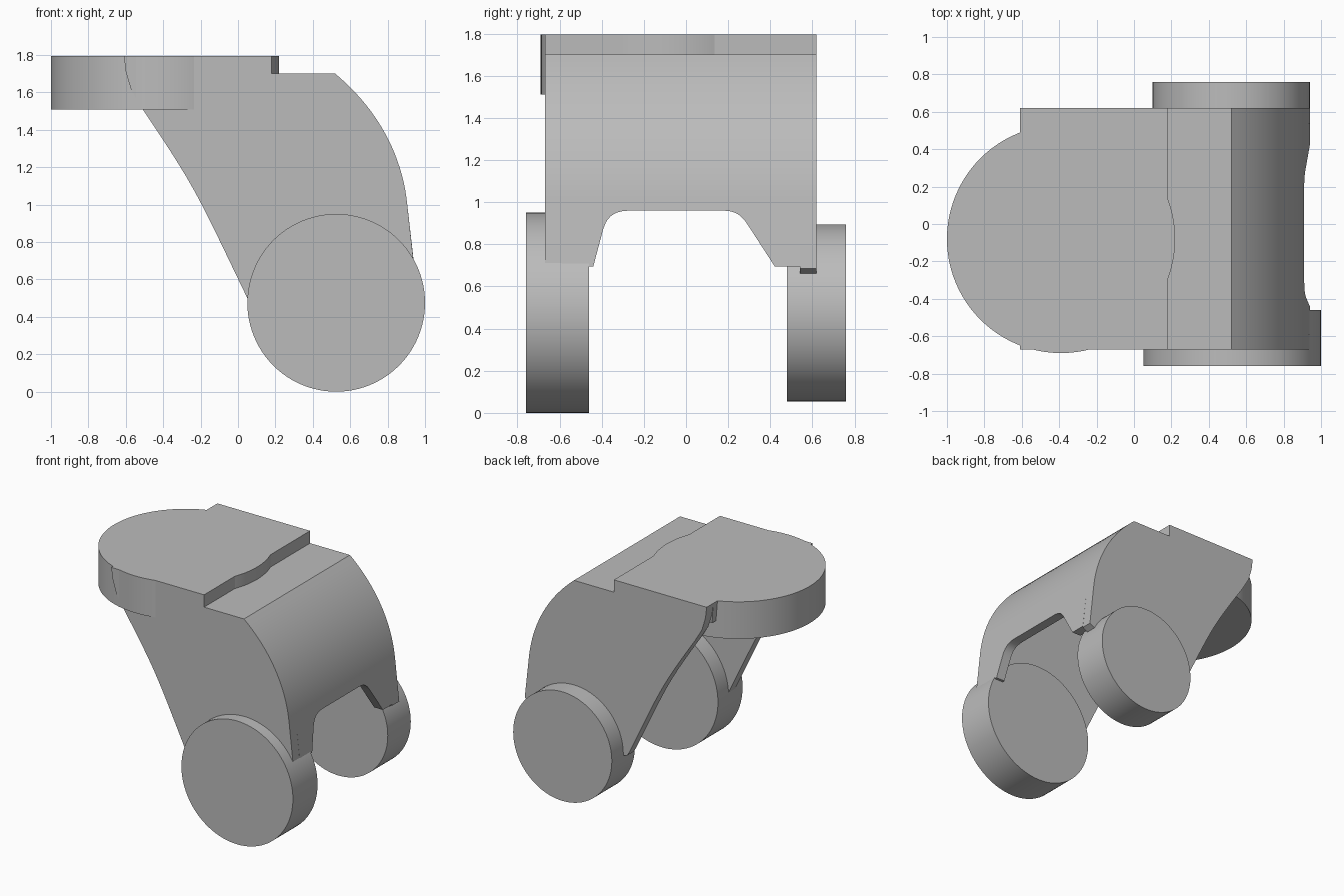
import bpy
import bmesh
import math
from mathutils import Vector
from mathutils.geometry import interpolate_bezier

cube = bpy.data.objects.get("Cube")
if cube:
    bpy.data.objects.remove(cube, do_unlink=True)

grey = bpy.data.materials.new("plain grey")
grey.use_nodes = True
COLOUR = (0.5, 0.5, 0.5, 1)
grey.diffuse_color = COLOUR
grey.node_tree.nodes["Principled BSDF"].inputs["Base Color"].default_value = COLOUR


def extrude(name, outline, axis, low, high):
    """Closed outline swept along one axis (0 = x, 1 = y, 2 = z)."""
    bm = bmesh.new()
    verts = []
    for p in outline:
        co = [p[0], p[1]]
        co.insert(axis, low)
        verts.append(bm.verts.new(co))
    face = bm.faces.new(verts)
    moved = bmesh.ops.extrude_face_region(bm, geom=[face])["geom"]
    offset = Vector((0, 0, 0))
    offset[axis] = high - low
    bmesh.ops.translate(bm, verts=[g for g in moved if isinstance(g, bmesh.types.BMVert)], vec=offset)
    bmesh.ops.recalc_face_normals(bm, faces=bm.faces)
    mesh = bpy.data.meshes.new(name)
    bm.to_mesh(mesh)
    bm.free()
    mesh.materials.append(grey)
    ob = bpy.data.objects.new(name, mesh)
    bpy.context.collection.objects.link(ob)
    return ob


def activate(ob):
    bpy.ops.object.select_all(action='DESELECT')
    ob.select_set(True)
    bpy.context.view_layer.objects.active = ob


def smooth(ob):
    activate(ob)
    bpy.ops.object.shade_smooth_by_angle(angle=math.radians(25))


def curve(points, steps):
    return [tuple(p)[:2] for p in interpolate_bezier(*[Vector((x, z, 0)) for x, z in points], steps)]


def circle(cx, cy, r, n=96):
    return [(cx + r * math.cos(math.tau * i / n), cy + r * math.sin(math.tau * i / n)) for i in range(n)]


FRONT, BACK, WALL = -0.67, 0.62, 0.08

# Side profile of the hood: stepped top, curved nose
top = [(-0.61, 1.795), (0.18, 1.795), (0.18, 1.70)]
nose = curve([(0.52, 1.70), (0.76, 1.50), (0.88, 1.25), (0.905, 1.0)], 20)
nose_inside = curve([(0.47, 1.64), (0.69, 1.45), (0.80, 1.23), (0.83, 1.0)], 20)

# Side plates reaching down to the wheels
trailing = curve([(0.05, 0.5), (-0.22, 1.06), (-0.22, 1.08), (-0.51, 1.51)], 14)
plate = top + nose + [(0.94, 0.685), (0.84, 0.63), (0.52, 0.4), (0.12, 0.46), (0.07, 0.47)]
plate += trailing + [(-0.57, 1.61), (-0.6, 1.71)]
smooth(extrude("front_side_plate", plate, 1, FRONT, FRONT + WALL))
smooth(extrude("back_side_plate", plate, 1, BACK - WALL, BACK))

# Curved hood between the plates, with an arched opening in its lower edge
hood_outline = top + nose + [(0.94, 0.695), (0.865, 0.695)] + nose_inside[::-1] + [(-0.6, 1.64)]
hood = extrude("hood", hood_outline, 1, FRONT + WALL, BACK - WALL)
arch = [(-0.46, 0.62), (-0.395, 0.865)]
arch += curve([(-0.39, 0.88), (-0.375, 0.93), (-0.34, 0.96), (-0.27, 0.96)], 8)
arch += curve([(0.18, 0.96), (0.24, 0.96), (0.27, 0.93), (0.295, 0.89)], 8)
arch += [(0.47, 0.62)]
cutter = extrude("opening_cutter", arch, 0, 0.6, 1.2)
cutter.hide_render = True
activate(hood)
cut = hood.modifiers.new("opening", 'BOOLEAN')
cut.operation = 'DIFFERENCE'
cut.solver = 'EXACT'
cut.object = cutter
bpy.ops.object.modifier_apply(modifier=cut.name)
bpy.data.objects.remove(cutter, do_unlink=True)
smooth(hood)

# Round mounting disc on top
smooth(extrude("mounting_disc", circle(-0.39, -0.08, 0.61), 2, 1.51, 1.795))

# Two wheels
smooth(extrude("front_wheel", circle(0.525, 0.475, 0.475), 1, -0.76, -0.46))
smooth(extrude("back_wheel", circle(0.52, 0.475, 0.42), 1, 0.48, 0.76))
